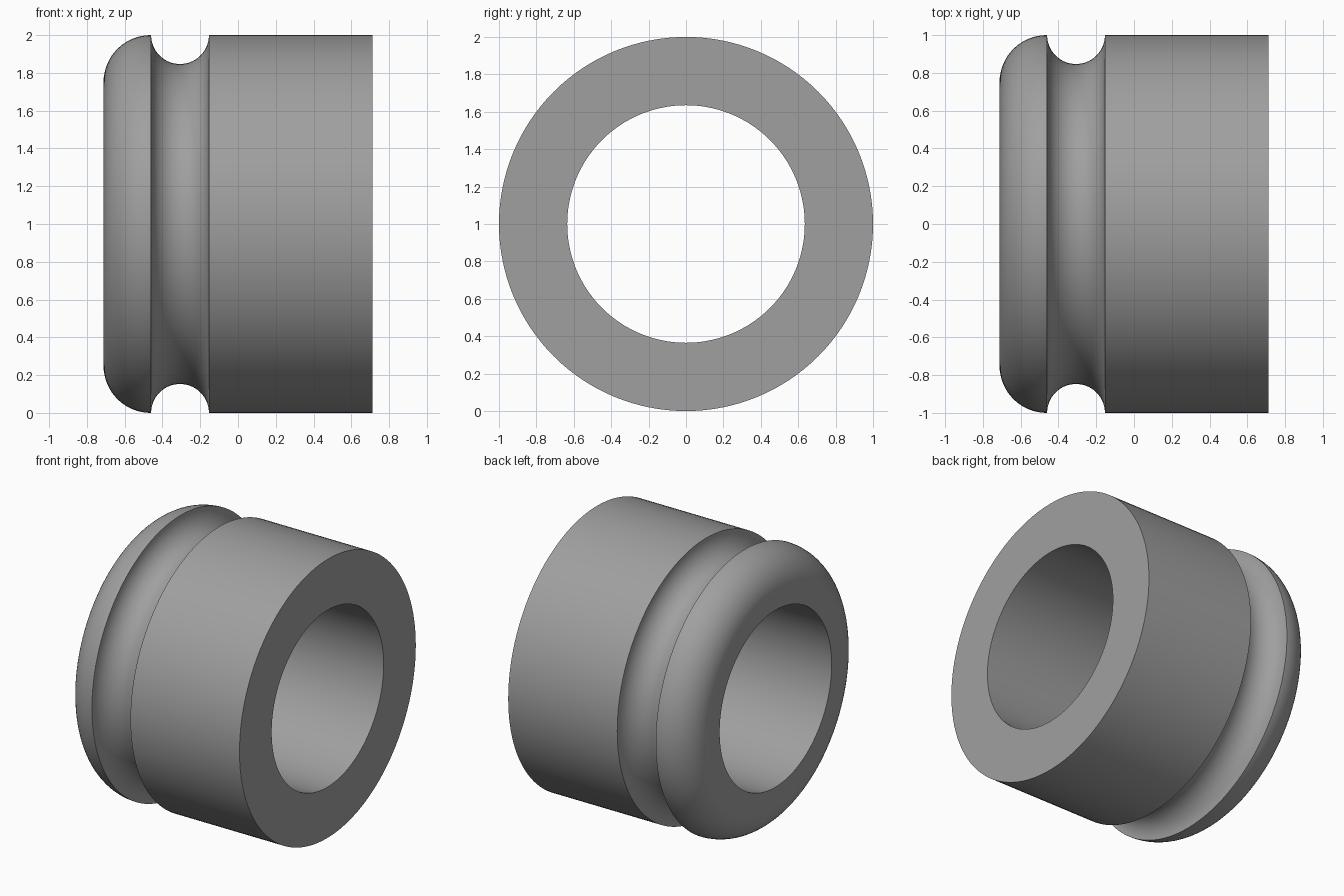
import bpy, bmesh, math

if "Cube" in bpy.data.objects:
    bpy.data.objects.remove(bpy.data.objects["Cube"])

SIDES = 128
HALF, R_OUT, R_IN = 0.712, 1.0, 0.635
ROUND = 0.25                          # rounded rim radius
GROOVE_X, GROOVE_R = -0.307, 0.153    # semicircular groove


def arc(cx, cr, r, start, end, n):
    """Points (x, radius) along an arc, angles in degrees."""
    return [(cx + r * math.cos(math.radians(start + (end - start) * i / n)),
             cr + r * math.sin(math.radians(start + (end - start) * i / n)))
            for i in range(n + 1)]


# Closed cross-section: bore, rounded rim, groove, plain end
profile = [(HALF, R_IN), (-HALF, R_IN)]
profile += arc(-HALF + ROUND, R_OUT - ROUND, ROUND, 180, 90, 16)
profile += arc(GROOVE_X, R_OUT, GROOVE_R, 180, 360, 28)
profile += [(HALF, R_OUT)]

# Revolve the section around the x axis
bm = bmesh.new()
rings = []
for s in range(SIDES):
    a = 2 * math.pi * s / SIDES
    rings.append([bm.verts.new((x, r * math.cos(a), 1 + r * math.sin(a)))
                  for x, r in profile])
n = len(profile)
for s in range(SIDES):
    p, q = rings[s], rings[(s + 1) % SIDES]
    for i in range(n):
        j = (i + 1) % n
        bm.faces.new((p[i], p[j], q[j], q[i]))
bmesh.ops.recalc_face_normals(bm, faces=bm.faces[:])

mesh = bpy.data.meshes.new("grooved_bushing")
bm.to_mesh(mesh)
bm.free()

grey = bpy.data.materials.new("mid grey")
grey.diffuse_color = (0.35, 0.35, 0.35, 1)
grey.use_nodes = True
grey.node_tree.nodes["Principled BSDF"].inputs["Base Color"].default_value = grey.diffuse_color
mesh.materials.append(grey)

bushing = bpy.data.objects.new("grooved_bushing", mesh)
bpy.context.collection.objects.link(bushing)
bpy.context.view_layer.objects.active = bushing
bushing.select_set(True)
bpy.ops.object.shade_smooth_by_angle(angle=math.radians(30))
